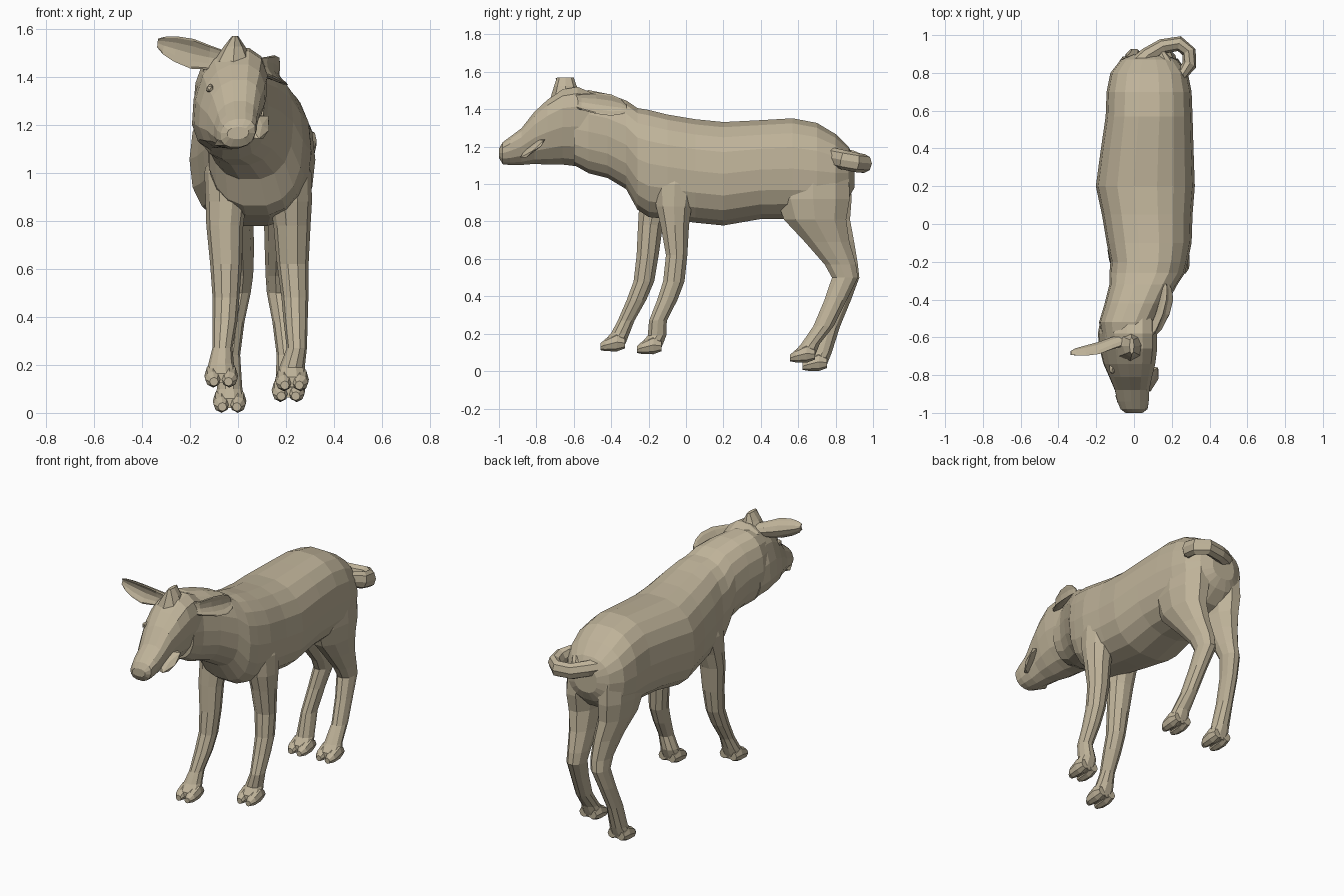
import bpy, bmesh, math
from mathutils import Vector

Z = Vector((0, 0, 1))
hide = bpy.data.materials.new("tan_hide")
hide.diffuse_color = (0.52, 0.45, 0.32, 1)


def loft(name, rows, n=10, u=None, v=None, cup=0.0, power=1.0):
    """Skin rings (x, y, z, half_u, half_v); u, v fixed or taken from the path."""
    bm = bmesh.new()
    rings = []
    for i, (x, y, z, a, b) in enumerate(rows):
        if u is None:
            p = Vector(rows[max(i - 1, 0)][:3])
            q = Vector(rows[min(i + 1, len(rows) - 1)][:3])
            t = (q - p).normalized()
            du = t.cross(Z).normalized()
            dv = du.cross(t)
        else:
            du, dv = Vector(u), Vector(v)
        ring = []
        for k in range(n):
            ang = 2 * math.pi * k / n
            c, s = math.cos(ang), math.sin(ang)
            cc = math.copysign(abs(c) ** power, c)
            ss = math.copysign(abs(s) ** power, s)
            pos = Vector((x, y, z)) + du * (a * cc + cup * b * s * s) + dv * b * ss
            ring.append(bm.verts.new(pos))
        rings.append(ring)
    for r, q in zip(rings, rings[1:]):
        for k in range(n):
            bm.faces.new((r[k], r[(k + 1) % n], q[(k + 1) % n], q[k]))
    bm.faces.new(rings[0])
    bm.faces.new(rings[-1])
    bmesh.ops.recalc_face_normals(bm, faces=bm.faces)
    return finish(name, bm)


def finish(name, bm):
    mesh = bpy.data.meshes.new(name)
    bm.to_mesh(mesh)
    bm.free()
    mesh.materials.append(hide)
    ob = bpy.data.objects.new(name, mesh)
    bpy.context.collection.objects.link(ob)
    return ob


def blob(name, loc, size, rot=(0, 0, 0), sub=1):
    bm = bmesh.new()
    bmesh.ops.create_icosphere(bm, subdivisions=sub, radius=1)
    ob = finish(name, bm)
    ob.scale, ob.rotation_euler, ob.location = size, rot, loc
    return ob


def barrel(name, table, n, lean=0.0, power=0.85):
    """Rows of (y, x centre, z bottom, z top, half width)."""
    rows = [(x, y, (lo + hi) / 2, w, (hi - lo) / 2) for y, x, lo, hi, w in table]
    return loft(name, rows, n, (1, 0, 0), (lean, 0, 1), power=power)


# torso running into the neck
barrel("body_and_neck", [
    (0.90, 0.08, 0.98, 1.14, 0.08), (0.87, 0.08, 0.92, 1.20, 0.15),
    (0.80, 0.08, 0.85, 1.27, 0.205), (0.70, 0.08, 0.81, 1.33, 0.225),
    (0.57, 0.08, 0.81, 1.355, 0.23), (0.40, 0.07, 0.81, 1.345, 0.245),
    (0.20, 0.06, 0.775, 1.335, 0.262), (0.05, 0.07, 0.79, 1.35, 0.24),
    (-0.10, 0.08, 0.81, 1.375, 0.225), (-0.20, 0.08, 0.82, 1.40, 0.205),
    (-0.26, 0.07, 0.86, 1.41, 0.20), (-0.32, 0.05, 0.97, 1.45, 0.18),
    (-0.42, 0.01, 1.03, 1.485, 0.165), (-0.52, -0.03, 1.055, 1.505, 0.155),
    (-0.60, -0.03, 1.10, 1.49, 0.14)], 18, 0, 0.82)

# head with a tapering muzzle, rolled slightly to one side
barrel("head", [
    (-0.50, -0.03, 1.08, 1.49, 0.14), (-0.58, -0.035, 1.09, 1.525, 0.15),
    (-0.66, -0.03, 1.10, 1.51, 0.147), (-0.74, -0.025, 1.10, 1.455, 0.133),
    (-0.81, -0.018, 1.105, 1.39, 0.11), (-0.88, -0.01, 1.10, 1.30, 0.09),
    (-0.94, -0.005, 1.10, 1.255, 0.083), (-0.98, 0.0, 1.105, 1.225, 0.072),
    (-1.00, 0.0, 1.14, 1.19, 0.045)], 14, 0.18)

# eyes, lip and the leaf held in the mouth
for x, z in ((-0.115, 1.35), (0.08, 1.34)):
    blob("eye", (x, -0.765, z), (0.02, 0.03, 0.02))
blob("mouth_leaf", (0.095, -0.82, 1.19), (0.04, 0.095, 0.014), (0.72, 0.5, 0.1))
blob("lower_lip", (-0.04, -0.91, 1.125), (0.065, 0.07, 0.024))

# low pointed tuft on the crown
loft("crown_tuft", [(-0.02, -0.64, 1.46, 0.085, 0.085),
                    (-0.015, -0.645, 1.525, 0.045, 0.06),
                    (-0.012, -0.645, 1.57, 0.012, 0.045)],
     8, (1, 0, 0), (0, 1, 0))

# cupped ears: one held out sideways, one swept back
loft("ear_left", [
    (-0.05, -0.61, 1.47, 0.03, 0.035), (-0.12, -0.625, 1.48, 0.025, 0.05),
    (-0.19, -0.645, 1.495, 0.02, 0.062), (-0.26, -0.66, 1.515, 0.016, 0.053),
    (-0.31, -0.67, 1.53, 0.012, 0.036), (-0.335, -0.68, 1.54, 0.008, 0.018)],
    12, (0, 1, 0), (0.1, 0, 1), cup=-0.7)
loft("ear_right", [
    (0.05, -0.62, 1.44, 0.03, 0.03), (0.10, -0.56, 1.43, 0.025, 0.045),
    (0.13, -0.48, 1.42, 0.02, 0.06), (0.15, -0.40, 1.41, 0.016, 0.06),
    (0.16, -0.345, 1.405, 0.012, 0.042), (0.165, -0.318, 1.40, 0.008, 0.02)],
    12, (0.95, 0, 0.3), (-0.3, 0, 0.95), cup=0.7)

# curled tail
loft("tail", [
    (0.02, 0.84, 1.14, 0.05, 0.05), (0.07, 0.89, 1.13, 0.045, 0.05),
    (0.15, 0.94, 1.11, 0.04, 0.05), (0.24, 0.955, 1.11, 0.04, 0.05),
    (0.292, 0.91, 1.115, 0.038, 0.052), (0.292, 0.84, 1.13, 0.038, 0.052),
    (0.25, 0.79, 1.145, 0.036, 0.05), (0.20, 0.81, 1.15, 0.035, 0.045),
    (0.165, 0.87, 1.14, 0.03, 0.04), (0.14, 0.92, 1.12, 0.016, 0.02)], 8)


def leg(name, rows, foot):
    """Leg rings (x, y, z, half x, half y) plus a cloven foot at its lower end."""
    fx, fy, fz = foot
    loft(name, rows + [(fx, fy + 0.03, fz + 0.10, 0.053, 0.052),
                       (fx, fy + 0.005, fz + 0.06, 0.064, 0.062),
                       (fx, fy - 0.005, fz + 0.02, 0.058, 0.055)],
         10, (1, 0, 0), (0, 1, 0))
    for s in (-1, 1):
        loft(name + "_toe", [
            (fx + s * 0.032, fy + 0.055, fz + 0.045, 0.028, 0.028),
            (fx + s * 0.034, fy + 0.01, fz + 0.05, 0.036, 0.05),
            (fx + s * 0.034, fy - 0.05, fz + 0.035, 0.033, 0.033),
            (fx + s * 0.030, fy - 0.078, fz + 0.025, 0.018, 0.018)],
            8, (1, 0, 0), (0, 0, 1))


# front legs
leg("front_leg_right", [
    (0.20, -0.06, 1.12, 0.06, 0.09), (0.215, -0.06, 1.00, 0.09, 0.12),
    (0.22, -0.065, 0.88, 0.088, 0.10), (0.225, -0.06, 0.78, 0.077, 0.08),
    (0.228, -0.05, 0.62, 0.066, 0.06), (0.237, -0.065, 0.48, 0.056, 0.06),
    (0.24, -0.10, 0.38, 0.05, 0.057), (0.245, -0.15, 0.27, 0.042, 0.05)],
    (0.225, -0.185, 0.09))
leg("front_leg_left", [
    (-0.05, -0.12, 1.12, 0.06, 0.09), (-0.05, -0.14, 1.00, 0.09, 0.11),
    (-0.05, -0.17, 0.88, 0.085, 0.085), (-0.055, -0.19, 0.78, 0.077, 0.07),
    (-0.05, -0.205, 0.62, 0.066, 0.062), (-0.05, -0.225, 0.48, 0.056, 0.058),
    (-0.055, -0.265, 0.38, 0.052, 0.055), (-0.065, -0.32, 0.27, 0.042, 0.047)],
    (-0.07, -0.38, 0.105))

# hind legs with heavy thighs and a bent hock
leg("hind_leg_right", [
    (0.17, 0.70, 1.20, 0.06, 0.12), (0.19, 0.68, 1.06, 0.105, 0.20),
    (0.20, 0.68, 0.92, 0.105, 0.205), (0.20, 0.69, 0.81, 0.092, 0.175),
    (0.185, 0.755, 0.69, 0.074, 0.125), (0.175, 0.825, 0.57, 0.06, 0.088),
    (0.175, 0.85, 0.50, 0.055, 0.073), (0.19, 0.80, 0.38, 0.047, 0.063),
    (0.205, 0.735, 0.24, 0.044, 0.057)],
    (0.21, 0.635, 0.045))
leg("hind_leg_left", [
    (0.00, 0.70, 1.20, 0.06, 0.12), (-0.025, 0.69, 1.06, 0.105, 0.195),
    (-0.03, 0.70, 0.92, 0.10, 0.195), (-0.025, 0.72, 0.81, 0.088, 0.165),
    (-0.005, 0.785, 0.69, 0.072, 0.12), (0.005, 0.84, 0.57, 0.058, 0.083),
    (0.0, 0.862, 0.50, 0.053, 0.068), (-0.02, 0.825, 0.38, 0.047, 0.06),
    (-0.035, 0.77, 0.24, 0.044, 0.057)],
    (-0.035, 0.70, 0.0))
